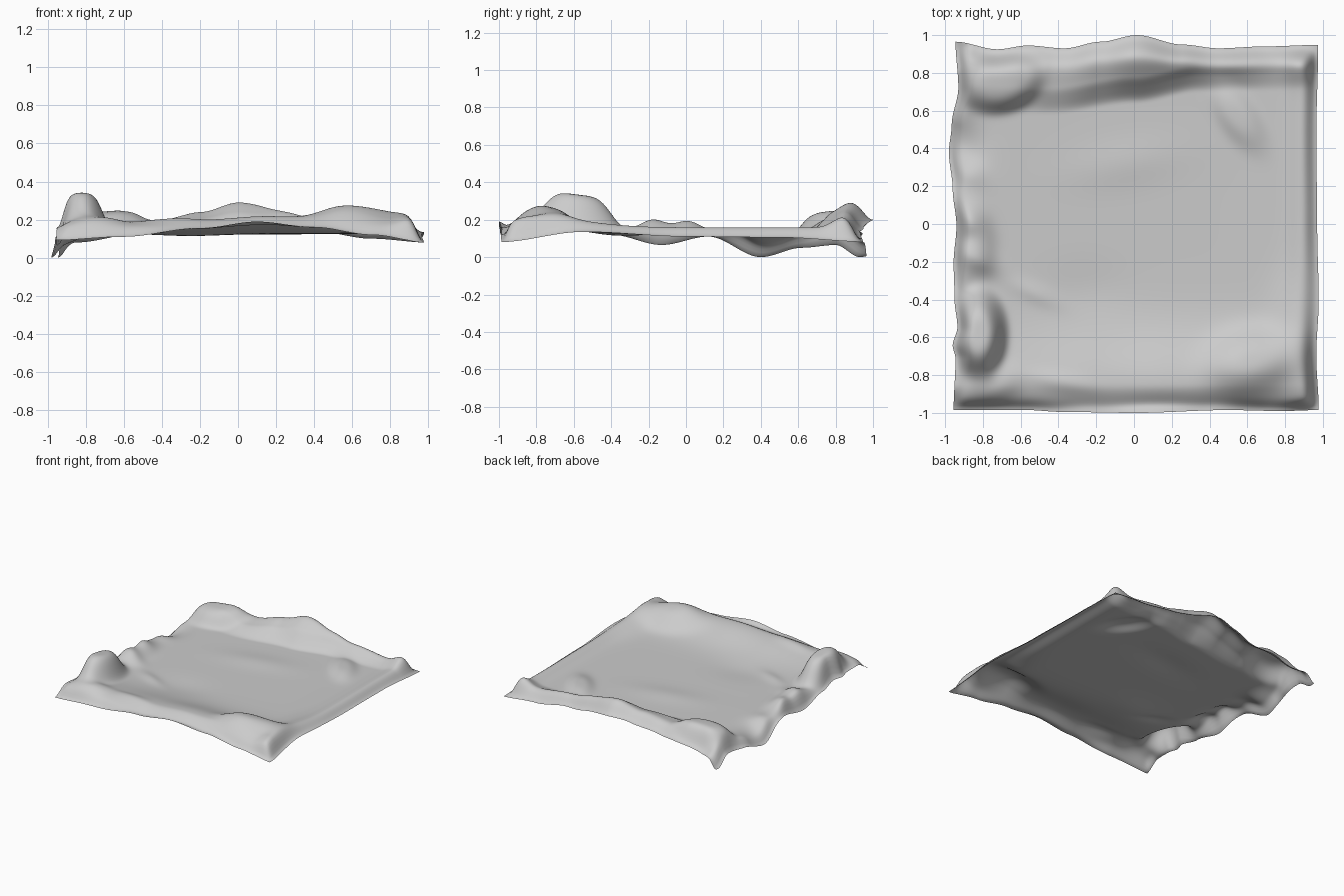
import bpy, bmesh, math

if "Cube" in bpy.data.objects:
    bpy.data.objects.remove(bpy.data.objects["Cube"])

N = 160  # grid cells per side


def smooth(k):
    k = min(1, max(0, k))
    return k * k * (3 - 2 * k)


def curve(points, t):
    """Smooth interpolation through (position, value) pairs."""
    if t <= points[0][0]:
        return points[0][1]
    for (a, va), (b, vb) in zip(points, points[1:]):
        if t <= b:
            return va + (vb - va) * smooth((t - a) / (b - a))
    return points[-1][1]


def bump(x, y, cx, cy, rx, ry, amp, deg=0, power=1):
    """Rounded hill; higher power gives a flatter top and steeper sides."""
    c, s = math.cos(math.radians(deg)), math.sin(math.radians(deg))
    dx, dy = x - cx, y - cy
    q = ((dx * c + dy * s) / rx) ** 2 + ((dy * c - dx * s) / ry) ** 2
    return amp * math.exp(-min(q ** power, 50))


# Outline of the sheet in plan
LEFT_X = [(-1, -.955), (-.72, -.945), (-.65, -.96), (-.55, -.935), (-.4, -.95), (-.2, -.955),
          (0, -.94), (.2, -.96), (.4, -.98), (.55, -.965), (.75, -.93), (1, -.945)]
RIGHT_X = [(-1, .978), (-.7, .965), (-.4, .978), (0, .97), (.5, .965), (1, .975)]
FRONT_Y = [(-1, -.985), (-.6, -.985), (-.4, -.995), (0, -1), (.5, -.985), (.8, -.99), (1, -.985)]
BACK_Y = [(-1, .965), (-.77, .925), (-.6, .945), (-.4, .93), (-.2, .965), (0, 1), (.25, .95),
          (.45, .93), (.7, .94), (1, .948)]

# Height of the rim along each side
LEFT_Z = [(-1, .10), (-.85, .17), (-.6, .16), (-.4, .13), (-.13, .075), (.12, .12), (.4, .01),
          (.62, .06), (.8, .075), (.93, .01), (1, .02)]
RIGHT_Z = [(-1, .09), (-.55, .145), (0, .12), (.5, .115), (1, .09)]
FRONT_Z = [(-1, .10), (-.6, .12), (-.2, .165), (.1, .20), (.4, .17), (.7, .13), (1, .09)]
BACK_Z = [(-1, .02), (-.85, .09), (-.5, .14), (0, .21), (.4, .15), (.7, .11), (1, .09)]

# Crest heights of the long folds above the flat middle
BACK_CREST = [(-1, .01), (-.6, .05), (-.45, .085), (-.2, .13), (0, .175), (.2, .155), (.45, .12),
              (.8, .06), (1, .03)]
FRONT_CREST = [(-1, .04), (-.6, .055), (-.2, .075), (.15, .095), (.5, .085), (.9, .05), (1, .03)]
# Foot line of the back fold
BACK_FOOT = [(-1, .68), (-.45, .66), (0, .72), (.35, .78), (1, .79)]

# Hills and dips: cx, cy, rx, ry, height, rotation, power
BUMPS = [
    (-.82, -.58, .12, .20, .19, 0, 2),       # tall front left pillow
    (-.75, -.85, .14, .09, .035, 15, 1.3),   # small front left fold
    (-.70, .755, .20, .145, .085, 15, 2.5),  # back left pillow
    (.62, -.72, .23, .15, .08, 10, 1.4),     # front right pillow
    (.82, -.55, .10, .25, .03, 0, 1),
    (.55, .57, .19, .09, .035, -55, 1.5),    # back right soft fold
    (.88, .85, .09, .09, .03, 0, 1),
    (-.87, -.10, .12, .22, .05, 0, 1.5),     # left side swell and creases
    (-.87, .27, .09, .07, .02, -40, 1),
    (-.87, .02, .08, .06, .02, -30, 1),
    (-.82, -.19, .12, .06, .025, -25, 1),
    (-.52, -.37, .14, .05, .012, -25, 1),
    (-.40, -.83, .18, .05, .015, -8, 1),
    (-.95, .42, .13, .15, -.07, 0, 1),       # sagging left side
    (-.95, -.08, .07, .05, -.02, 0, 1),
    (-.25, -.35, .22, .15, -.01, 0, 1),
    (-.05, .32, .3, .12, .012, 10, 1),
]


def height(x, y, dl, dr, df, db):
    z = .133 + .015 * x ** 4
    # Back fold: steep foot, then a gentle rise to the crest
    foot = curve(BACK_FOOT, x)
    rise = .55 * smooth((y - foot + .08) / .14) + .45 * smooth((y - foot) / (.90 - foot))
    z += curve(BACK_CREST, x) * rise
    # Front and right folds
    side = .12 if y < -.85 else .25
    z += curve(FRONT_CREST, x) * math.exp(-((y + .85) / side) ** 2)
    z += .028 * math.exp(-((x - .89) / .07) ** 2)
    for b in BUMPS:
        z += bump(x, y, *b)
    # Fall to the rim
    for d, w, rim in ((df, .036, curve(FRONT_Z, x)), (db, .07, curve(BACK_Z, x)),
                      (dr, .042, curve(RIGHT_Z, y)), (dl, .036, curve(LEFT_Z, y))):
        k = math.exp(-(d / w) ** 2)
        z += (rim - z) * k
    return z


# Crumpled cloth sheet
bm = bmesh.new()
rows = []
for j in range(N + 1):
    v = j / N
    row = []
    for i in range(N + 1):
        u = i / N
        s, t = 2 * u - 1, 2 * v - 1
        l, r = curve(LEFT_X, t), curve(RIGHT_X, t)
        f, b = curve(FRONT_Y, s), curve(BACK_Y, s)
        x, y = l + (r - l) * u, f + (b - f) * v
        row.append(bm.verts.new((x, y, height(x, y, x - l, r - x, y - f, b - y))))
    rows.append(row)
low = min(vert.co.z for vert in bm.verts)
for vert in bm.verts:
    vert.co.z -= low
for j in range(N):
    for i in range(N):
        face = bm.faces.new((rows[j][i], rows[j][i + 1], rows[j + 1][i + 1], rows[j + 1][i]))
        face.smooth = True

mesh = bpy.data.meshes.new("cloth_sheet")
bm.to_mesh(mesh)
bm.free()
sheet = bpy.data.objects.new("cloth_sheet", mesh)
bpy.context.collection.objects.link(sheet)

grey = bpy.data.materials.new("light_grey")
grey.diffuse_color = (.6, .6, .6, 1)
grey.use_nodes = True
grey.node_tree.nodes["Principled BSDF"].inputs["Base Color"].default_value = grey.diffuse_color
mesh.materials.append(grey)
